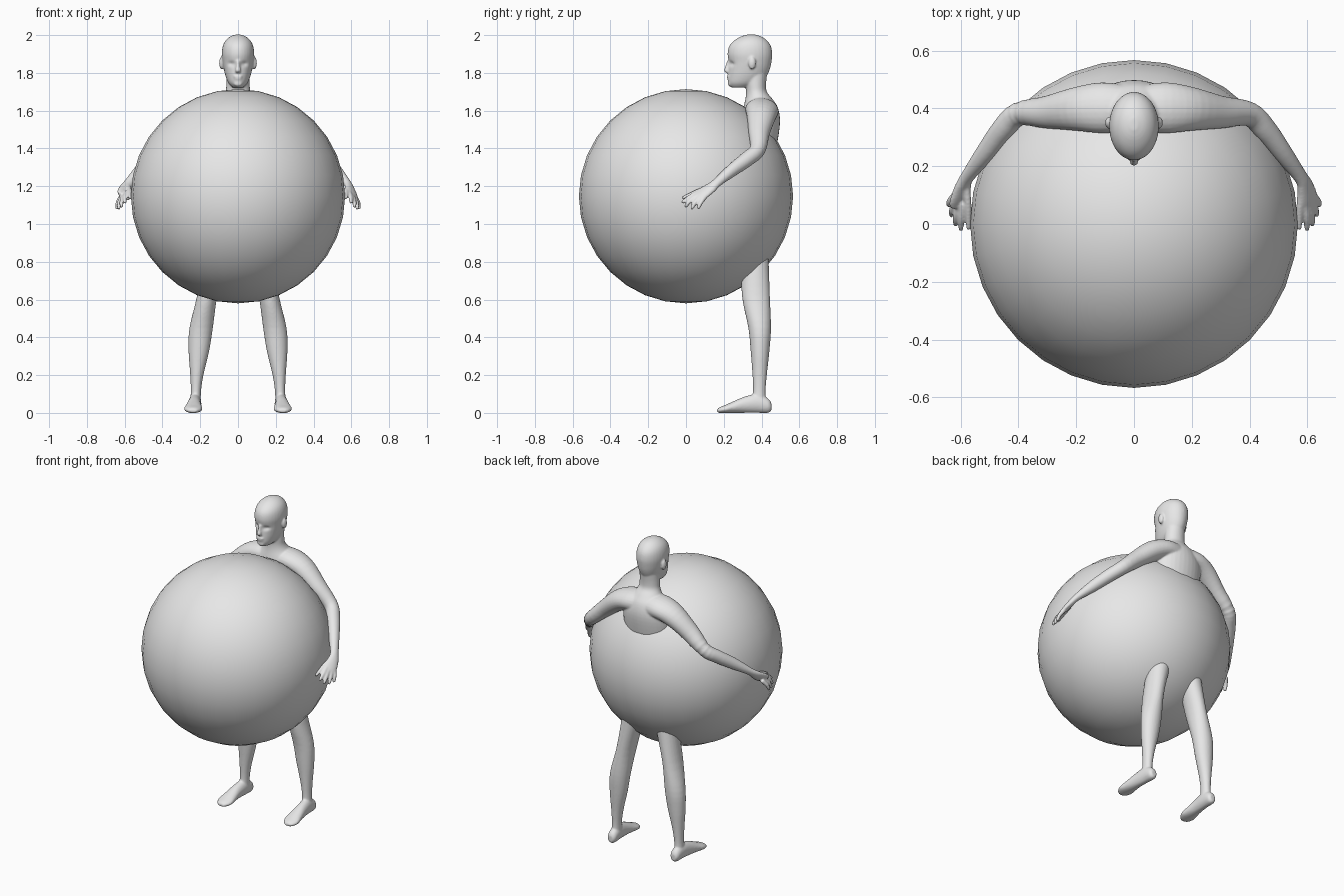
import bpy, bmesh, math
from mathutils import Vector

grey = bpy.data.materials.new("plain_grey")
grey.diffuse_color = (0.8, 0.8, 0.8, 1)

bm = bmesh.new()  # all overlapping body volumes are gathered here, then fused


def smooth_rings(rings, steps=4):
    """Catmull-Rom interpolation of (x, y, z, r1, r2) rings."""
    out = []
    for i in range(len(rings) - 1):
        p0, p1 = rings[max(i - 1, 0)], rings[i]
        p2, p3 = rings[i + 1], rings[min(i + 2, len(rings) - 1)]
        for s in range(steps):
            t = s / steps
            out.append([0.5 * (2 * b + (c - a) * t + (2 * a - 5 * b + 4 * c - d) * t * t
                               + (3 * b - a - 3 * c + d) * t ** 3)
                        for a, b, c, d in zip(p0, p1, p2, p3)])
    return out + [list(rings[-1])]


def tube(rings, ref, axis=None, side=1, segs=24):
    """Loft ellipses: r1 lies across ref, r2 lies along ref."""
    rings = smooth_rings(rings)
    pts = [Vector((r[0] * side, r[1], r[2])) for r in rings]
    loops = []
    for i, r in enumerate(rings):
        t = Vector(axis) if axis else pts[min(i + 1, len(pts) - 1)] - pts[max(i - 1, 0)]
        t.normalize()
        u = t.cross(Vector(ref)).normalized()
        v = u.cross(t)
        loops.append([bm.verts.new(pts[i] + u * max(r[3], .002) * math.cos(a) + v * max(r[4], .002) * math.sin(a))
                      for a in (2 * math.pi * k / segs for k in range(segs))])
    for a, b in zip(loops, loops[1:]):
        for k in range(segs):
            n = (k + 1) % segs
            bm.faces.new((a[k], a[n], b[n], b[k]))
    bm.faces.new(loops[0][::-1])
    bm.faces.new(loops[-1])


def stack(levels):
    """Upright loft from (z, front y, back y, half width)."""
    tube([(0, (f + b) / 2, z, w, (b - f) / 2) for z, f, b, w in levels],
         (0, 1, 0), axis=(0, 0, 1), segs=32)


def blob(center, size):
    new = bmesh.ops.create_uvsphere(bm, u_segments=16, v_segments=10, radius=1)["verts"]
    for v in new:
        v.co = Vector(center) + Vector([a * b for a, b in zip(v.co, size)])


# Torso and neck
stack([(.92, .30, .43, .10), (1.05, .28, .43, .135), (1.2, .28, .43, .13), (1.35, .29, .465, .14),
       (1.45, .29, .487, .155), (1.55, .29, .498, .155), (1.62, .305, .485, .125),
       (1.665, .315, .455, .085), (1.70, .318, .428, .066), (1.74, .315, .424, .062),
       (1.80, .31, .43, .06)])

# Head
stack([(1.722, .24, .34, .028), (1.745, .223, .39, .05), (1.78, .222, .425, .065),
       (1.82, .225, .444, .075), (1.86, .226, .453, .082), (1.90, .220, .457, .086),
       (1.94, .228, .450, .081), (1.97, .253, .43, .067), (1.992, .29, .40, .042),
       (2.003, .325, .365, .012)])
# Nose, lips and chin
tube([(0, .226, 1.865, .008, .008), (0, .220, 1.835, .010, .012), (0, .213, 1.812, .015, .012),
      (0, .222, 1.80, .012, .008)], (0, 1, 0), axis=(0, 0, 1))
blob((0, .225, 1.781), (.024, .009, .006))
blob((0, .226, 1.770), (.021, .009, .006))
blob((0, .235, 1.742), (.024, .014, .014))

for s in (1, -1):
    # Ears
    blob((s * .088, .35, 1.852), (.012, .02, .033))
    # Shoulder and arm
    tube([(.05, .40, 1.60, .085, .07), (.12, .402, 1.60, .088, .062), (.2, .398, 1.565, .076, .062),
          (.3, .387, 1.485, .057, .052), (.40, .38, 1.395, .042, .042), (.455, .325, 1.345, .041, .039),
          (.515, .245, 1.285, .034, .034), (.575, .165, 1.22, .026, .021), (.592, .13, 1.19, .034, .019),
          (.603, .085, 1.16, .042, .016), (.608, .06, 1.145, .035, .012)],
         (.55, .1, .8), side=s)
    # Thumb and fingers
    fingers = [((.58, .13, 1.195), (.573, .06, 1.172), (.572, -.012, 1.14)),
               ((.588, .07, 1.168), (.598, .02, 1.143), (.598, -.018, 1.115)),
               ((.60, .075, 1.16), (.615, .025, 1.125), (.617, -.002, 1.093)),
               ((.61, .085, 1.152), (.628, .05, 1.115), (.631, .03, 1.082)),
               ((.615, .105, 1.15), (.636, .08, 1.115), (.641, .065, 1.083))]
    for a, b, c in fingers:
        tip = [c[i] + (c[i] - b[i]) * .12 for i in range(3)]
        tube([(*a, .013, .013), (*b, .012, .012), (*c, .009, .009), (*tip, .003, .003)],
             (1, 0, .2), side=s, segs=12)
    # Leg
    tube([(.09, .36, 1.0, .085, .07), (.105, .365, .9, .075, .07), (.125, .366, .8, .064, .072),
          (.163, .37, .62, .054, .074), (.195, .39, .45, .062, .06), (.207, .392, .33, .055, .05),
          (.218, .39, .2, .035, .038), (.223, .388, .11, .027, .033), (.226, .385, .04, .03, .04)],
         (0, 1, 0), axis=(0, 0, -1), side=s)
    # Foot
    tube([(.225, .452, .032, .016, .02), (.225, .435, .038, .029, .038), (.227, .38, .05, .033, .05),
          (.232, .31, .043, .036, .043), (.235, .25, .03, .044, .031), (.237, .21, .021, .049, .022),
          (.238, .18, .015, .036, .016), (.238, .165, .012, .02, .009)],
         (0, 0, 1), axis=(0, -1, 0), side=s)

bmesh.ops.recalc_face_normals(bm, faces=bm.faces)
mesh = bpy.data.meshes.new("body")
bm.to_mesh(mesh)
bm.free()
body = bpy.data.objects.new("body", mesh)
bpy.context.collection.objects.link(body)
bpy.context.view_layer.objects.active = body
body.select_set(True)

# Fuse the volumes into one smooth skin
fuse = body.modifiers.new("fuse", 'REMESH')
fuse.mode = 'VOXEL'
fuse.voxel_size = 0.0055
relax = body.modifiers.new("relax", 'SMOOTH')
relax.factor = 0.5
relax.iterations = 5
for name in ("fuse", "relax"):
    bpy.ops.object.modifier_apply(modifier=name)

# Press in the eye sockets
for v in body.data.vertices:
    if v.co.z > 1.78 and v.co.y < .3:
        d2 = ((abs(v.co.x) - .034) / .018) ** 2 + ((v.co.z - 1.848) / .013) ** 2
        v.co.y += .011 * math.exp(-d2)
body.data.materials.clear()
body.data.materials.append(grey)
body.data.polygons.foreach_set("material_index", [0] * len(body.data.polygons))
body.data.shade_smooth()

# Giant round belly
bpy.ops.mesh.primitive_uv_sphere_add(segments=32, ring_count=16, radius=0.567, location=(0, 0, 1.147))
belly = bpy.context.object
belly.name = "round_belly"
belly.data.materials.append(grey)
belly.data.shade_smooth()
